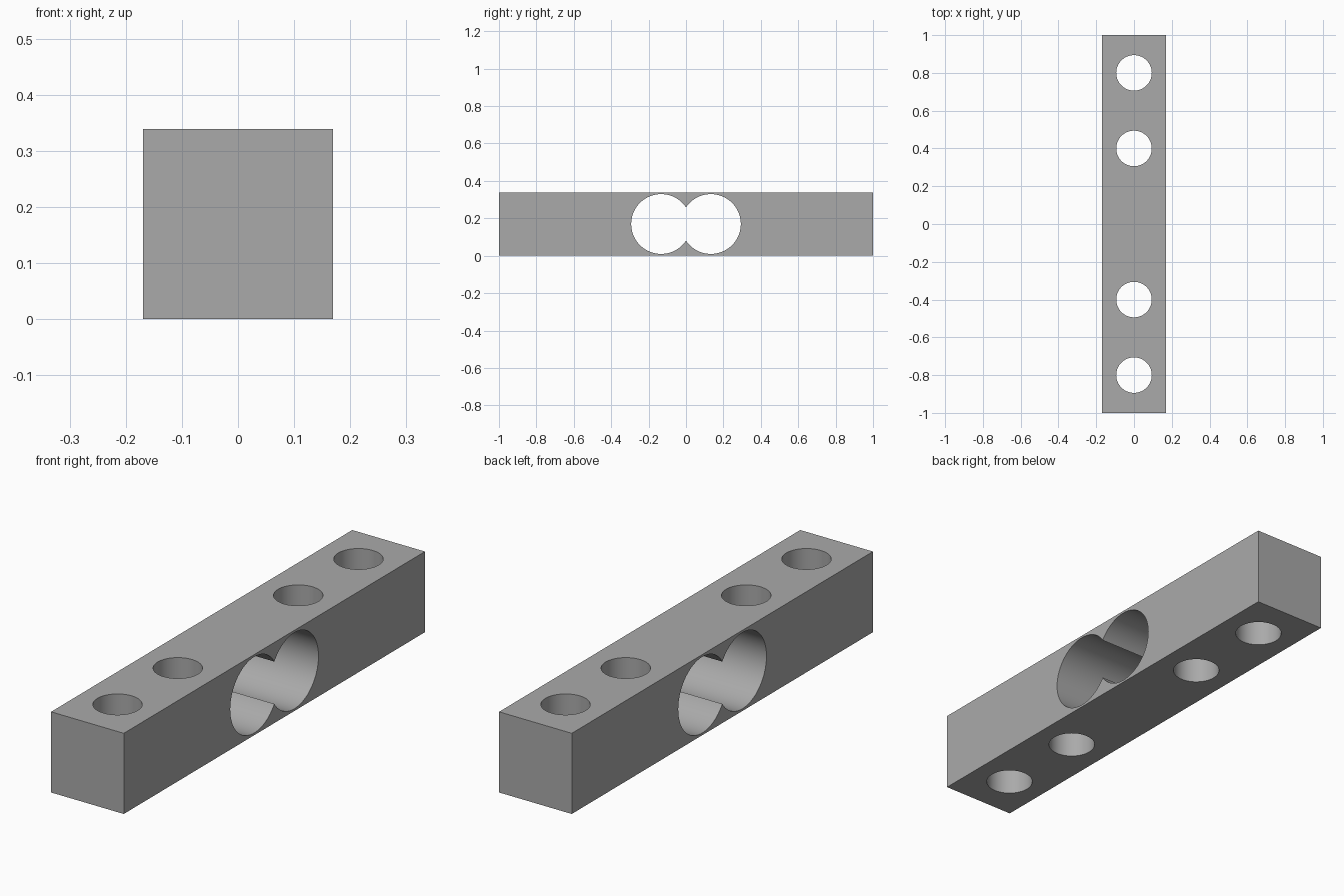
import bpy
import math

cube = bpy.data.objects.get("Cube")
if cube:
    bpy.data.objects.remove(cube, do_unlink=True)

WIDTH, LENGTH, HEIGHT = 0.338, 2.0, 0.339

# Plain grey metal
grey = bpy.data.materials.new("grey_metal")
grey.use_nodes = True
colour = (0.40, 0.40, 0.40, 1)
grey.diffuse_color = colour
grey.node_tree.nodes["Principled BSDF"].inputs["Base Color"].default_value = colour

# Square bar
bpy.ops.mesh.primitive_cube_add(size=1, location=(0, 0, HEIGHT / 2))
bar = bpy.context.object
bar.name = "load_cell_bar"
bar.scale = (WIDTH, LENGTH, HEIGHT)
bpy.ops.object.transform_apply(location=False, rotation=False, scale=True)
bar.data.materials.append(grey)


def drill(name, radius, y, rotation):
    """Cut a round hole through the bar at the given y."""
    bpy.ops.mesh.primitive_cylinder_add(
        vertices=96, radius=radius, depth=1,
        location=(0, y, HEIGHT / 2), rotation=rotation)
    cutter = bpy.context.object
    cutter.name = name
    cutter.hide_render = True
    cutter.data.materials.append(grey)
    cut = bar.modifiers.new(name, 'BOOLEAN')
    cut.operation = 'DIFFERENCE'
    cut.solver = 'EXACT'
    cut.object = cutter
    bpy.context.view_layer.objects.active = bar
    bpy.ops.object.modifier_apply(modifier=cut.name)
    bpy.data.objects.remove(cutter, do_unlink=True)


for side in (-1, 1):
    # Overlapping cross bores that form the waisted opening
    drill("cross_bore", 0.16, side * 0.133, (0, math.pi / 2, 0))
    # Vertical mounting holes
    for y in (0.4, 0.8):
        drill("mounting_hole", 0.094, side * y, (0, 0, 0))

# Smooth bores with crisp rims
bpy.ops.object.select_all(action='DESELECT')
bar.select_set(True)
bpy.context.view_layer.objects.active = bar
bpy.ops.object.shade_smooth_by_angle(angle=math.radians(30))
